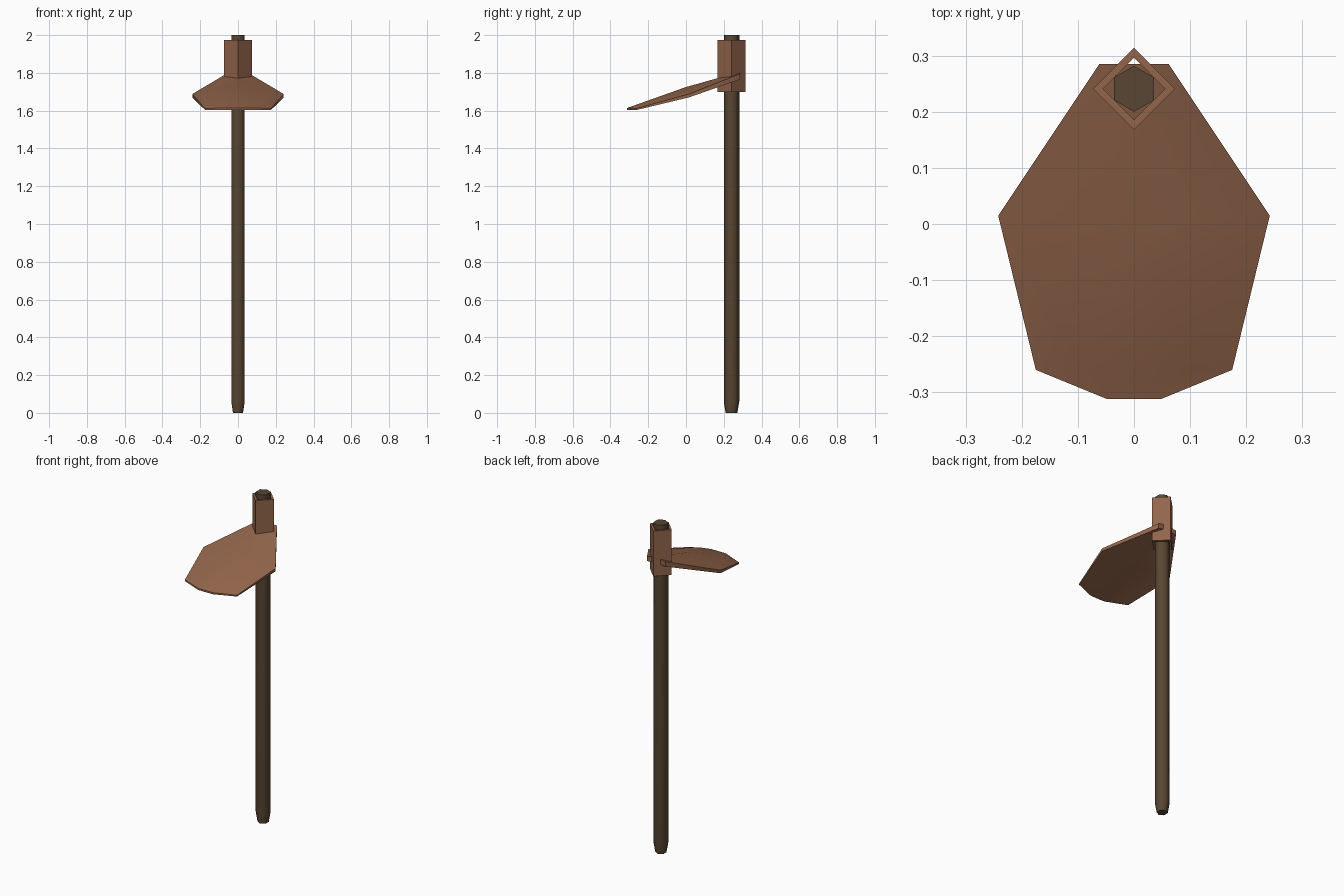
import bpy, bmesh, math

if "Cube" in bpy.data.objects:
    bpy.data.objects.remove(bpy.data.objects["Cube"])

HY = 0.241  # handle axis position in y


def material(name, col):
    m = bpy.data.materials.new(name)
    m.diffuse_color = (*col, 1)
    m.use_nodes = True
    m.node_tree.nodes["Principled BSDF"].inputs["Base Color"].default_value = m.diffuse_color
    return m


def make_object(name, bm, mat, angle):
    bmesh.ops.recalc_face_normals(bm, faces=bm.faces)
    me = bpy.data.meshes.new(name)
    bm.to_mesh(me)
    bm.free()
    ob = bpy.data.objects.new(name, me)
    bpy.context.collection.objects.link(ob)
    me.materials.append(mat)
    bpy.ops.object.select_all(action='DESELECT')
    ob.select_set(True)
    bpy.context.view_layer.objects.active = ob
    bpy.ops.object.shade_smooth_by_angle(angle=math.radians(angle))
    return ob


def lathe(name, rings, sides, mat, angle, closed=False):
    """Sweep (radius, z) rings; caps the ends, or loops back when closed."""
    bm = bmesh.new()
    loops = []
    for r, z in rings:
        loops.append([bm.verts.new((r * math.sin(math.tau * i / sides),
                                    HY + r * math.cos(math.tau * i / sides), z))
                      for i in range(sides)])
    pairs = list(zip(loops, loops[1:]))
    if closed:
        pairs.append((loops[-1], loops[0]))
    else:
        bm.faces.new(loops[0])
        bm.faces.new(loops[-1])
    for a, b in pairs:
        for i in range(sides):
            j = (i + 1) % sides
            bm.faces.new((a[i], a[j], b[j], b[i]))
    return make_object(name, bm, mat, angle)


wood = material("dark_wood", (0.10, 0.062, 0.033))
rust = material("rusty_metal", (0.29, 0.13, 0.07))

# Hexagonal shaft with tapered foot
lathe("handle", [(0.031, 0), (0.041, 0.06), (0.041, 2.0)], 6, wood, 65)

# Square open socket around the shaft
lathe("socket", [(0.073, 1.70), (0.073, 1.975), (0.055, 1.975), (0.055, 1.70)],
      4, rust, 89, closed=True)

# Arched blade: top points (x, y, z, thickness), right half mirrored
bm = bmesh.new()
pts = {
    "back_c": (0, 0.285, 1.805, 0.03), "back": (0.062, 0.285, 1.795, 0.03),
    "mid_c": (0, 0.0, 1.725, 0.022), "mid": (0.242, 0.015, 1.688, 0.018),
    "low_c": (0.09, -0.262, 1.632, 0.02), "low": (0.175, -0.26, 1.612, 0.008),
    "tip": (0.048, -0.312, 1.614, 0.01),
}
V = {}
for key, (x, y, z, t) in pts.items():
    for side in (1, -1):
        for layer in (0, 1):
            if x == 0 and side < 0:
                V[key, side, layer] = V[key, 1, layer]
            else:
                V[key, side, layer] = bm.verts.new((side * x, y, z - t * layer))

half_faces = [("back_c", "mid_c", "back"), ("back", "mid_c", "mid"),
              ("mid_c", "low_c", "mid"), ("mid", "low_c", "low"),
              ("low_c", "tip", "low")]
rim = ["back_c", "back", "mid", "low", "tip"]
for layer in (0, 1):
    for side in (1, -1):
        for f in half_faces:
            bm.faces.new([V[k, side, layer] for k in f])
    # Central wedge at the cutting edge
    bm.faces.new((V["mid_c", 1, layer], V["low_c", 1, layer], V["low_c", -1, layer]))
    bm.faces.new((V["low_c", 1, layer], V["tip", 1, layer],
                  V["tip", -1, layer], V["low_c", -1, layer]))
# Thin outer rim
for side in (1, -1):
    for a, b in zip(rim, rim[1:]):
        bm.faces.new((V[a, side, 0], V[b, side, 0], V[b, side, 1], V[a, side, 1]))
bm.faces.new((V["tip", 1, 0], V["tip", -1, 0], V["tip", -1, 1], V["tip", 1, 1]))
make_object("blade", bm, rust, 50)
